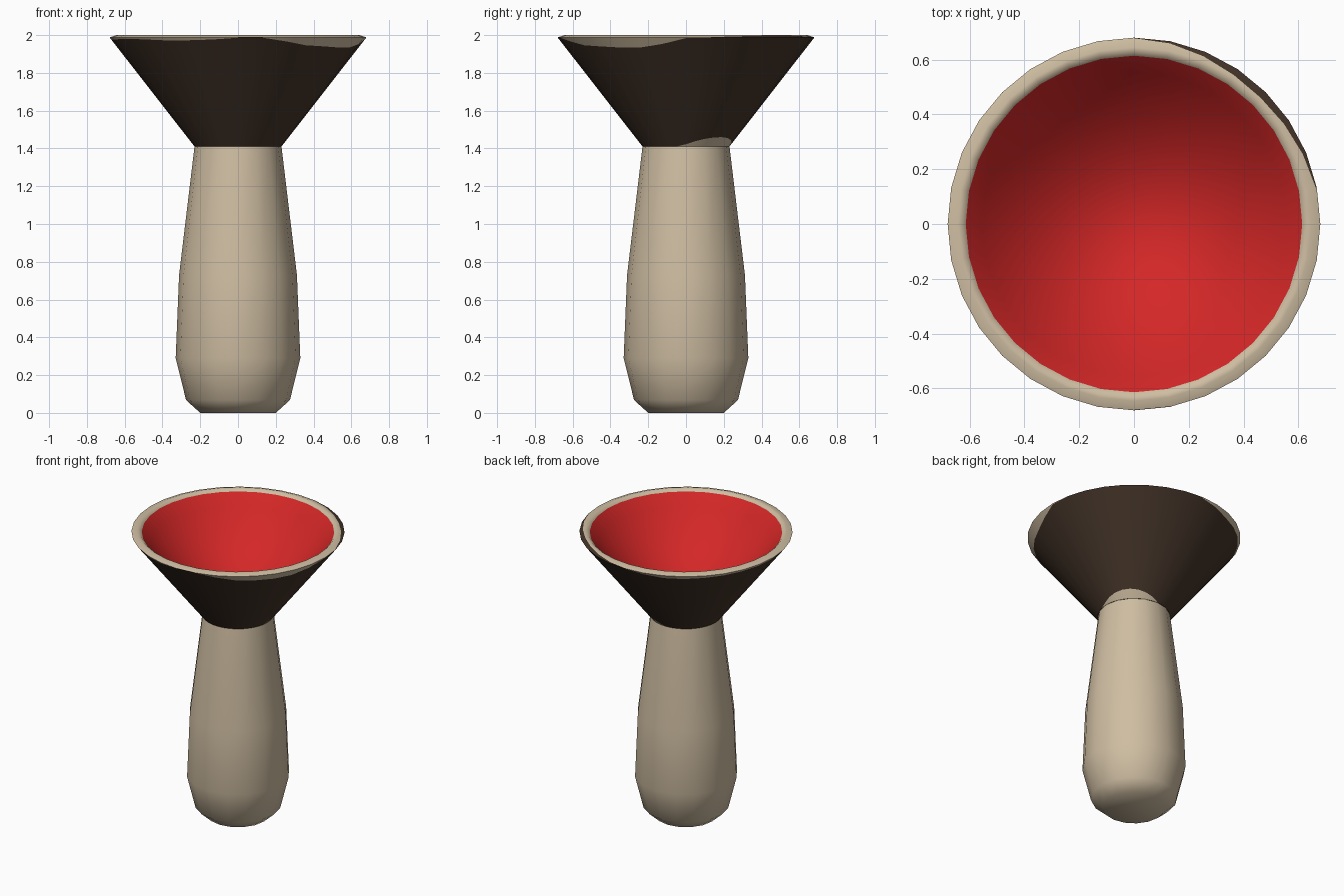
import bpy, bmesh, math

if "Cube" in bpy.data.objects:
    bpy.data.objects.remove(bpy.data.objects["Cube"])


def mat(name, rgb):
    m = bpy.data.materials.new(name)
    m.diffuse_color = (*rgb, 1)
    m.use_nodes = True
    m.node_tree.nodes["Principled BSDF"].inputs["Base Color"].default_value = m.diffuse_color
    return m


cream = mat("cream", (0.62, 0.51, 0.36))
brown = mat("dark_brown", (0.055, 0.033, 0.021))
red = mat("red", (0.66, 0.02, 0.02))


def lathe(name, n, profile, colour, mats, angle):
    """profile(theta in degrees) -> list of (r, z); colour(band, theta) -> slot."""
    bm = bmesh.new()
    cols = []
    for i in range(n):
        t = 360 * i / n
        a = math.radians(t)
        cols.append([bm.verts.new((r * math.cos(a), r * math.sin(a), z))
                     for r, z in profile(t)])
    for i in range(n):
        c, d = cols[i], cols[(i + 1) % n]
        for j in range(len(c) - 1):
            f = bm.faces.new((c[j], d[j], d[j + 1], c[j + 1]))
            f.material_index = colour(j, 360 * (i + 0.5) / n)
    # close both ends of the profile
    first = bm.faces.new([c[0] for c in reversed(cols)])
    first.material_index = colour(0, 225)
    last = bm.faces.new([c[-1] for c in cols])
    last.material_index = colour(len(cols[0]) - 2, 0)
    me = bpy.data.meshes.new(name)
    bm.to_mesh(me)
    bm.free()
    for m in mats:
        me.materials.append(m)
    ob = bpy.data.objects.new(name, me)
    bpy.context.collection.objects.link(ob)
    bpy.ops.object.select_all(action='DESELECT')
    ob.select_set(True)
    bpy.context.view_layer.objects.active = ob
    bpy.ops.object.shade_smooth_by_angle(angle=math.radians(angle))
    return ob


# Stem
STEM = [(0.2, 0), (0.275, 0.068), (0.33, 0.29), (0.312, 0.73), (0.23, 1.412)]
lathe("stem", 16, lambda t: STEM, lambda j, t: 0, [cream], 65)


# Uneven edge of the cream rim: (angle, drop down the outside; negative = dark on rim top)
EDGE = [(0, 0.004), (12, -0.004), (30, -0.02), (50, -0.03), (75, -0.012), (90, 0.004),
        (115, 0.03), (140, 0.02), (180, 0.012), (215, 0.008), (240, 0.018), (262, 0.01),
        (275, -0.006), (288, 0.01), (300, 0.04), (335, 0.058), (352, 0.03), (360, 0.004)]


def drop(t):
    t %= 360
    for (a, x), (b, y) in zip(EDGE, EDGE[1:]):
        if a <= t <= b:
            return x + (y - x) * (t - a) / (b - a)


def patch(t):
    """Height of the cream patch at the neck, on the back right."""
    d = (t - 42 + 180) % 360 - 180
    return 0.05 * math.cos(math.radians(d * 1.8)) if abs(d) < 50 else 0


def cone(z):
    return 0.23 + (z - 1.41) * 0.45 / 0.578, z


def cap_profile(t):
    d = drop(t)
    u = max(-d, 0.002)
    pts = [cone(1.41), cone(1.41 + max(patch(t), 0.002)), cone(1.988 - max(d, 0.002)),
           cone(1.988), (0.68 - u, 1.988 + u * 0.36), (0.645, 2.0), (0.628, 1.998),
           (0.614, 1.985)]
    # rounded bowl
    for k in range(1, 11):
        r = 0.614 * (1 - k / 10.5)
        pts.append((r, 1.565 + 0.42 * (r / 0.614) ** 2))
    return pts


def cap_colour(j, t):
    if j == 0:
        return 1 if patch(t) > 0 else 0
    if j == 1:
        return 0
    if j == 2:
        return 1 if drop(t) > 0 else 0
    if j == 3:
        return 0 if drop(t) < 0 else 1
    return 1 if j < 7 else 2


# Cap: dark cone outside, cream rim, red bowl inside
lathe("cap", 32, cap_profile, cap_colour, [brown, cream, red], 50)
